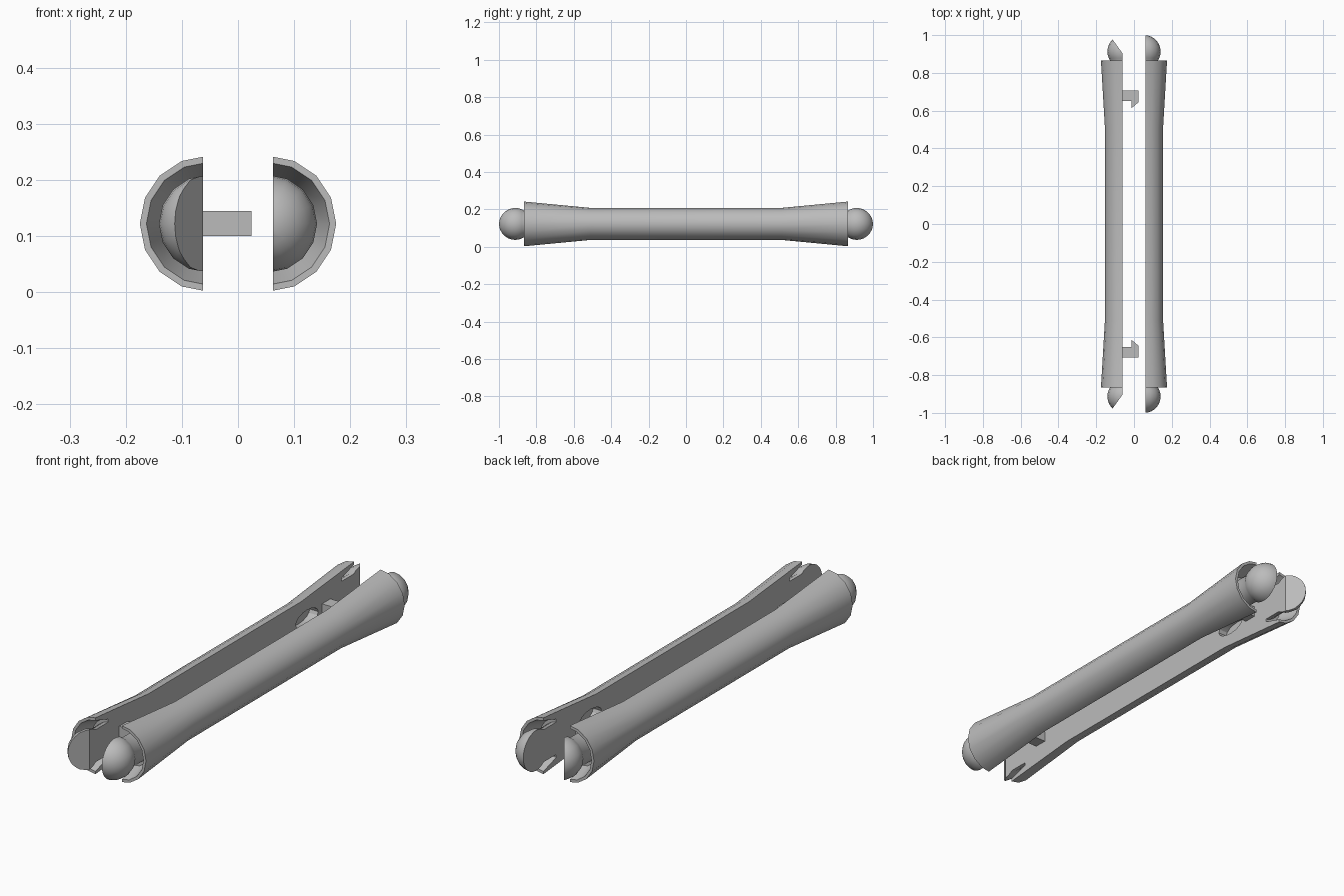
import bpy, bmesh, math
from mathutils import Vector

cube = bpy.data.objects.get("Cube")
if cube:
    bpy.data.objects.remove(cube, do_unlink=True)

grey = bpy.data.materials.new("plain grey")
grey.use_nodes = True
grey.diffuse_color = (0.5, 0.5, 0.5, 1)
grey.node_tree.nodes["Principled BSDF"].inputs["Base Color"].default_value = (0.5, 0.5, 0.5, 1)

AXIS_X, AXIS_Z = 0.054, 0.122   # centre line of each half
SPLIT_X = 0.062                 # flat inner face
BALL_Y, BALL_R = 0.913, 0.087


def finish(name, bm, smooth=True):
    bmesh.ops.recalc_face_normals(bm, faces=bm.faces)
    mesh = bpy.data.meshes.new(name)
    bm.to_mesh(mesh)
    bm.free()
    mesh.materials.append(grey)
    obj = bpy.data.objects.new(name, mesh)
    bpy.context.collection.objects.link(obj)
    if smooth:
        smooth_edges(obj)
    return obj


def activate(obj):
    bpy.ops.object.select_all(action='DESELECT')
    obj.select_set(True)
    bpy.context.view_layer.objects.active = obj


def smooth_edges(obj):
    activate(obj)
    bpy.ops.object.shade_smooth_by_angle(angle=math.radians(30))


def loft(rings, segments, side=1):
    """Rings (y, x radius, z radius) around the centre line of one half."""
    bm = bmesh.new()
    loops = []
    for y, rx, rz in rings:
        turn = [math.tau * i / segments for i in range(segments)]
        loops.append([bm.verts.new((side * (AXIS_X + rx * math.cos(a)), y,
                                    AXIS_Z + rz * math.sin(a))) for a in turn])
    for a, b in zip(loops, loops[1:]):
        for i in range(segments):
            j = (i + 1) % segments
            bm.faces.new((a[i], a[j], b[j], b[i]))
    for loop, ring in ((loops[0], rings[0]), (loops[-1], rings[-1])):
        if ring[1] > 0:
            bm.faces.new(loop)
    bmesh.ops.remove_doubles(bm, verts=bm.verts, dist=1e-5)
    bmesh.ops.recalc_face_normals(bm, faces=bm.faces)
    return bm


def slice_off(bm, point, normal):
    """Remove everything on the normal's side and close the cut."""
    cut = bmesh.ops.bisect_plane(bm, geom=bm.verts[:] + bm.edges[:] + bm.faces[:], dist=1e-6,
                                 plane_co=Vector(point), plane_no=Vector(normal),
                                 clear_outer=True)
    edges = [e for e in cut["geom_cut"] if isinstance(e, bmesh.types.BMEdge)]
    bmesh.ops.holes_fill(bm, edges=edges, sides=0)


def carve(obj, cutter):
    cutter.hide_render = True
    mod = obj.modifiers.new("carve", 'BOOLEAN')
    mod.operation = 'DIFFERENCE'
    mod.solver = 'EXACT'
    mod.object = cutter
    activate(obj)
    bpy.ops.object.modifier_apply(modifier=mod.name)
    bpy.data.objects.remove(cutter, do_unlink=True)


for side, half in ((1, "left"), (-1, "right")):
    # Flared half tube, closed by a flat inner face
    bm = loft([(-0.865, 0.121, 0.121), (-0.51, 0.1, 0.087),
               (0.51, 0.1, 0.087), (0.865, 0.121, 0.121)], 16, side)
    slice_off(bm, (side * SPLIT_X, 0, 0), (-side, 0, 0))
    shell = finish(half + "_half_shell", bm, False)

    for end, place in ((-1, "front"), (1, "back")):
        # Conical socket around the ball
        carve(shell, finish("socket_cutter", loft(
            [(end * 0.78, 0.083, 0.083), (end * 0.9, 0.12, 0.12)], 16, side), False))

        # Shallow oval pocket in the flat inner face
        bm = bmesh.new()
        bmesh.ops.create_cone(bm, cap_ends=True, segments=16, radius1=1, radius2=1, depth=0.08)
        for v in bm.verts:
            v.co = (side * SPLIT_X + v.co.z, end * 0.55 + 0.075 * v.co.x,
                    AXIS_Z + 0.035 * v.co.y)
        carve(shell, finish("pocket_cutter", bm, False))

        # Half ball on a short neck
        rings = [(end * 0.78, 0.07, 0.07)]
        start = math.asin(0.07 / BALL_R)
        steps = 10
        for i in range(steps + 1):
            a = start + (math.pi - start) * i / steps
            r = BALL_R * math.sin(a) if i < steps else 0
            rings.append((end * (BALL_Y - BALL_R * math.cos(a)), r, r))
        bm = loft(rings, 16, side)
        slice_off(bm, (side * SPLIT_X, 0, 0), (-side, 0, 0))
        if side < 0:
            # Slanted cut on the tip
            slice_off(bm, (-SPLIT_X, end * 0.905, 0), (0.07, end * 0.05, 0))
        finish(f"{half}_{place}_ball", bm)

    smooth_edges(shell)

# Hooked clips standing on the right half's inner face
HOOK = [(-0.062, 0.706), (0.024, 0.706), (0.024, 0.645),
        (-0.012, 0.614), (-0.012, 0.65), (-0.062, 0.65)]
for end, place in ((-1, "front"), (1, "back")):
    bm = bmesh.new()
    base = bm.faces.new([bm.verts.new((x, end * y, 0.1)) for x, y in HOOK])
    top = bmesh.ops.extrude_face_region(bm, geom=[base])["geom"]
    bmesh.ops.translate(bm, vec=(0, 0, 0.045),
                        verts=[v for v in top if isinstance(v, bmesh.types.BMVert)])
    finish(place + "_clip_hook", bm, False)
